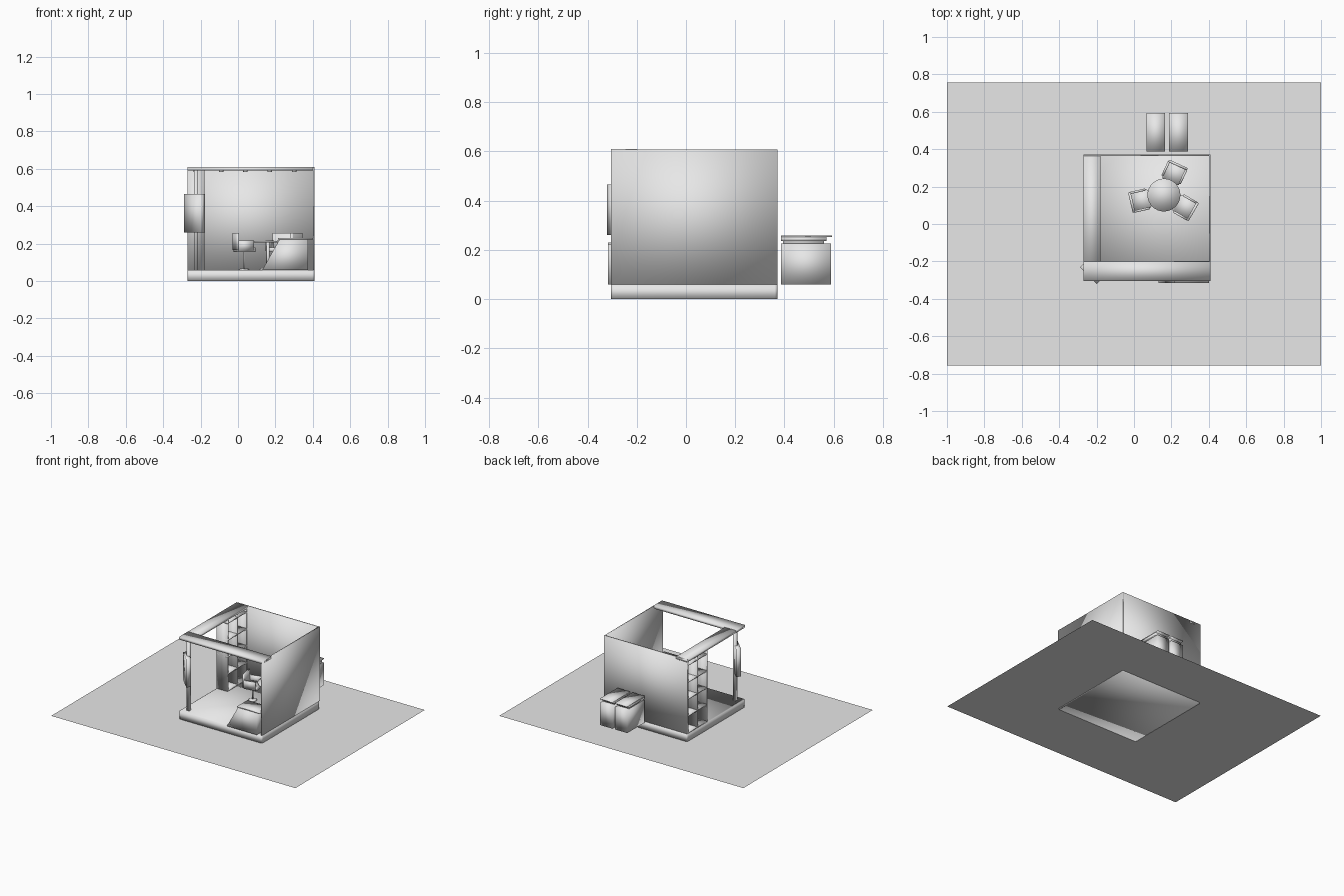
import bpy
import bmesh
from math import radians
from mathutils import Matrix, Vector

cube = bpy.data.objects.get("Cube")
if cube:
    bpy.data.objects.remove(cube, do_unlink=True)

# One plain grey for everything
grey = bpy.data.materials.new("light_grey")
grey.use_nodes = True
COLOUR = (0.8, 0.8, 0.8, 1)
grey.diffuse_color = COLOUR
grey.node_tree.nodes["Principled BSDF"].inputs["Base Color"].default_value = COLOUR


def finish(name, bm, matrix=None):
    bmesh.ops.recalc_face_normals(bm, faces=bm.faces)
    for face in bm.faces:
        face.smooth = True
    mesh = bpy.data.meshes.new(name)
    bm.to_mesh(mesh)
    bm.free()
    mesh.materials.append(grey)
    obj = bpy.data.objects.new(name, mesh)
    bpy.context.collection.objects.link(obj)
    if matrix:
        obj.matrix_world = matrix
    return obj


def box(name, x, y, z, matrix=None, round_corners=0):
    """Box from (low, high) pairs, optionally with rounded upright corners."""
    bm = bmesh.new()
    bmesh.ops.create_cube(bm, size=1)
    for v in bm.verts:
        v.co = Vector([(lo + hi) / 2 + c * (hi - lo) for c, (lo, hi) in zip(v.co, (x, y, z))])
    if round_corners:
        upright = [e for e in bm.edges if abs(e.verts[0].co.z - e.verts[1].co.z) > 0.01]
        bmesh.ops.bevel(bm, geom=upright, offset=round_corners, segments=3, profile=0.5, affect='EDGES')
    return finish(name, bm, matrix)


def disc(name, x, y, z, radius, sides=24, matrix=None, top_radius=None):
    """Upright cylinder between the two heights in z."""
    bm = bmesh.new()
    bmesh.ops.create_cone(bm, cap_ends=True, segments=sides, radius1=radius,
                          radius2=radius if top_radius is None else top_radius, depth=z[1] - z[0])
    bmesh.ops.translate(bm, verts=bm.verts, vec=(x, y, (z[0] + z[1]) / 2))
    return finish(name, bm, matrix)


def prism(name, profile, y):
    """Profile in x and z, extruded along y."""
    bm = bmesh.new()
    face = bm.faces.new([bm.verts.new((px, y[0], pz)) for px, pz in profile])
    out = bmesh.ops.extrude_face_region(bm, geom=[face])["geom"]
    moved = [g for g in out if isinstance(g, bmesh.types.BMVert)]
    bmesh.ops.translate(bm, verts=moved, vec=(0, y[1] - y[0], 0))
    return finish(name, bm)


FLOOR = 0.06
TOP = 0.608
LEFT, RIGHT, FRONT, BACK = -0.27, 0.41, -0.305, 0.372

# Ground sheet
bm = bmesh.new()
bmesh.ops.create_grid(bm, x_segments=1, y_segments=1, size=1)
for v in bm.verts:
    v.co.y *= 0.757
    v.co.z = 0.002
finish("ground_sheet", bm)

# Platform and the two solid walls
box("platform", (LEFT, RIGHT), (FRONT, BACK), (0, FLOOR), round_corners=0.012)
box("side_wall", (RIGHT - 0.008, RIGHT), (FRONT, BACK), (FLOOR, TOP))
box("back_wall", (LEFT, RIGHT), (BACK - 0.008, BACK), (FLOOR, TOP))

# Top beams on the open sides, with spotlights below
box("front_beam", (LEFT, RIGHT), (FRONT, -0.2), (0.59, TOP + 0.001))
box("left_beam", (LEFT, -0.178), (FRONT, BACK), (0.59, TOP))
for i in range(4):
    disc("front_spotlight", -0.09 + i * 0.13, -0.25, (0.583, 0.592), 0.012, 12)
for i in range(2):
    disc("left_spotlight", -0.225, -0.1 + i * 0.13, (0.583, 0.592), 0.012, 12)

# Corner post with its diagonal sign panel
box("corner_post", (-0.235, -0.213), (-0.266, -0.244), (FLOOR, 0.59))
turn = Matrix.Translation((-0.232, -0.264, 0)) @ Matrix.Rotation(radians(-45), 4, 'Z')
box("sign_panel", (-0.063, 0.063), (-0.017, 0.017), (0.26, 0.465), turn)

# Open display shelving at the back of the left side
for y in (0.135, 0.248, BACK - 0.018):
    box("shelf_upright", (LEFT, -0.18), (y, y + 0.01), (FLOOR, 0.59))
for i in range(5):
    z = FLOOR + i * 0.125
    box("shelf_board", (LEFT, -0.18), (0.135, BACK - 0.008), (z, z + 0.01))

# Reception counter with one sloping end
prism("counter", [(0.13, FLOOR), (0.375, FLOOR), (0.375, 0.222), (0.222, 0.222)], (-0.316, -0.215))
box("counter_top", (0.215, 0.4), (-0.316, -0.197), (0.222, 0.23))

# Round table
TABLE = Vector((0.16, 0.155, 0))
disc("table_top", TABLE.x, TABLE.y, (0.205, 0.215), 0.088, 32)
disc("table_stem", TABLE.x, TABLE.y, (FLOOR, 0.205), 0.009, 12)
disc("table_foot", TABLE.x, TABLE.y, (FLOOR, 0.07), 0.045, 24, top_radius=0.035)

# Three tub chairs facing the table, each built with its back on +x
for angle in (193, 65, -30):
    m = Matrix.Translation(TABLE) @ Matrix.Rotation(radians(angle), 4, 'Z') @ Matrix.Translation((0.13, 0, 0))
    box("chair_seat", (-0.052, 0.05), (-0.05, 0.05), (0.155, 0.18), m, 0.01)
    box("chair_back", (0.04, 0.054), (-0.055, 0.055), (0.165, 0.258), m, 0.005)
    for side in (-1, 1):
        edge = sorted((side * 0.045, side * 0.057))
        box("chair_arm", (-0.04, 0.045), edge, (0.16, 0.218), m)
    disc("chair_stem", 0, 0, (FLOOR, 0.155), 0.005, 10, m)
    disc("chair_foot", 0, 0, (FLOOR, 0.067), 0.03, 20, m, 0.02)

# Two lidded cabinets behind the back wall
for x in ((0.068, 0.167), (0.187, 0.29)):
    inner = (x[0] + 0.006, x[1] - 0.006)
    box("cabinet_body", x, (0.387, 0.59), (FLOOR, 0.226))
    box("cabinet_neck", inner, (0.395, 0.56), (0.226, 0.236))
    box("cabinet_lid", x, (0.387, 0.57), (0.236, 0.252))
    box("cabinet_lid_plate", x, (0.387, 0.594), (0.252, 0.258))
